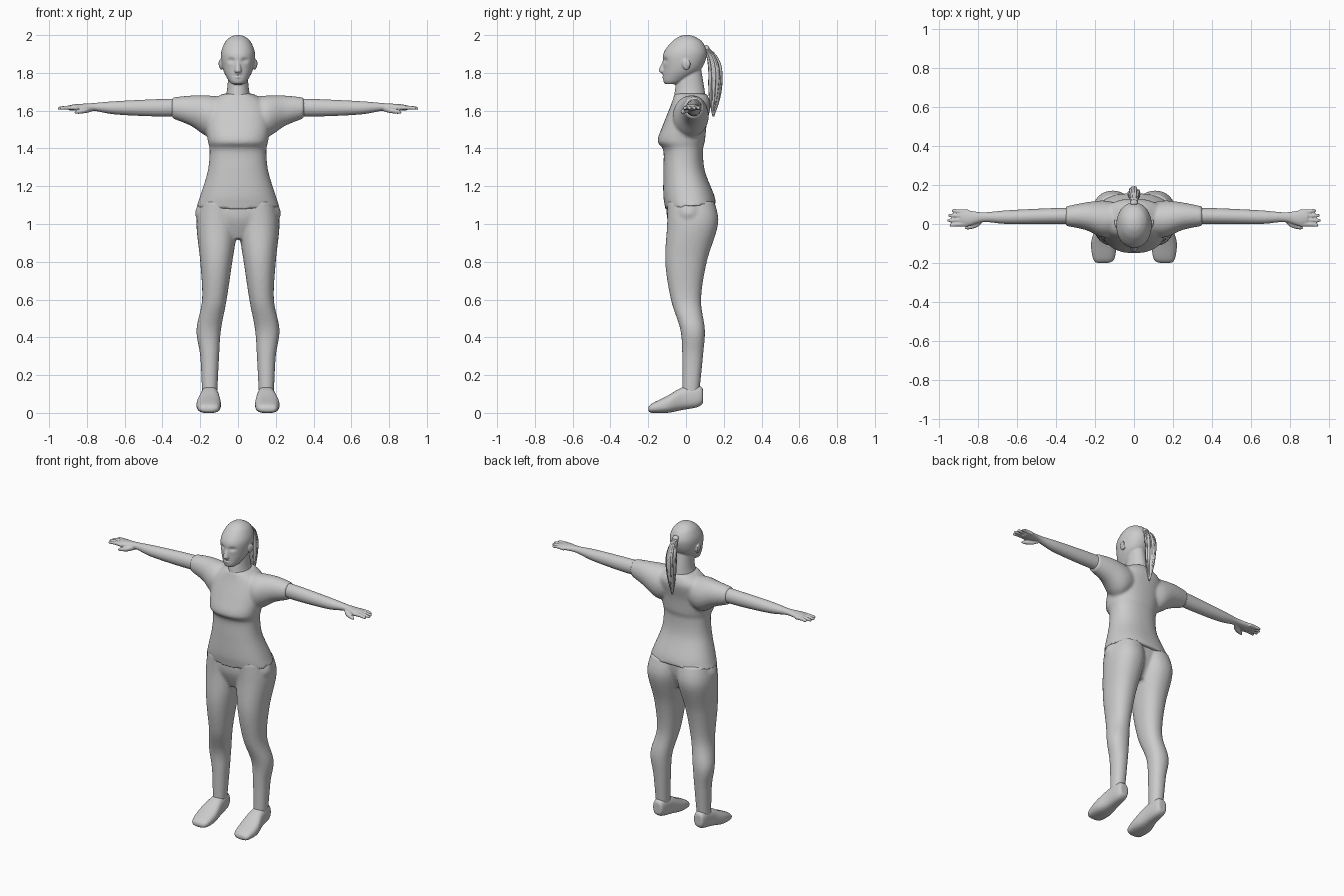
import bpy, bmesh, math, random
from mathutils import Matrix

random.seed(4)
if "Cube" in bpy.data.objects:
    bpy.data.objects.remove(bpy.data.objects["Cube"])

GREY = (0.6, 0.6, 0.6, 1)
grey = bpy.data.materials.new("plain_grey")
grey.use_nodes = True
grey.diffuse_color = GREY
grey.node_tree.nodes["Principled BSDF"].inputs["Base Color"].default_value = GREY

BOTH = (1, -1)
AXIS_ORDER = {"x": (0, 1, 2), "y": (1, 0, 2), "z": (2, 0, 1)}


def refine(rows, steps):
    """Smooth curve through the section rows."""
    last = len(rows) - 1
    out = []
    for i in range(last):
        near = [rows[min(max(k, 0), last)] for k in range(i - 1, i + 3)]
        for s in range(steps):
            u = s / steps
            out.append([b + u * (c - a + u * (2 * a - 5 * b + 4 * c - d + u * (3 * (b - c) + d - a))) / 2
                        for a, b, c, d in zip(*near)])
    out.append(rows[last])
    return out


def rounded(value, power):
    """Squares off a circle coordinate."""
    return math.copysign(abs(value) ** (2 / power), value)


def loft(bm, axis, rows, sides=(1,), n=32, power=2.0, steps=6):
    """Skin rounded sections (t, low a, high a, low b, high b) along an axis; sides mirrors in x."""
    made = []
    for side in sides:
        rings = []
        for t, a_low, a_high, b_low, b_high in refine(rows, steps):
            ring = []
            for k in range(n):
                angle = math.tau * k / n
                a = (a_low + a_high + (a_high - a_low) * rounded(math.cos(angle), power)) / 2
                b = (b_low + b_high + (b_high - b_low) * rounded(math.sin(angle), power)) / 2
                co = [0, 0, 0]
                for place, value in zip(AXIS_ORDER[axis], (t, a, b)):
                    co[place] = value
                co[0] *= side
                ring.append(bm.verts.new(co))
            rings.append(ring)
            made += ring
        for low, high in zip(rings, rings[1:]):
            for k in range(n):
                j = (k + 1) % n
                bm.faces.new((low[k], low[j], high[j], high[k]))
        bm.faces.new(rings[0])
        bm.faces.new(rings[-1])
    return made


def centred(rows):
    """Expand (height, half width, front, back) to sections centred on x."""
    return [(z, -w, w, front, back) for z, w, front, back in rows]


def disc(t, a, b, radius):
    """A circular section."""
    return (t, a - radius, a + radius, b - radius, b + radius)


def ball(bm, centre, radii, tilt=0.0):
    place = Matrix.Translation(centre) @ Matrix.Rotation(tilt, 4, "X") @ Matrix.Diagonal((*radii, 1))
    bmesh.ops.create_uvsphere(bm, u_segments=20, v_segments=12, radius=1, matrix=place)


def finish(bm, name, voxel=None):
    """Make one object, fused into a single soft skin if a voxel size is given."""
    bmesh.ops.recalc_face_normals(bm, faces=bm.faces)
    for face in bm.faces:
        face.smooth = True
    mesh = bpy.data.meshes.new(name)
    bm.to_mesh(mesh)
    bm.free()
    mesh.materials.append(grey)
    obj = bpy.data.objects.new(name, mesh)
    bpy.context.collection.objects.link(obj)
    if voxel:
        fuse = obj.modifiers.new("fuse", "REMESH")
        fuse.mode = "VOXEL"
        fuse.voxel_size = voxel
        fuse.use_smooth_shade = True
        soften = obj.modifiers.new("soften", "SMOOTH")
        soften.factor = 0.5
        soften.iterations = 4


# Shirt: torso with a hem that rises to the back, and short sleeves
bm = bmesh.new()
torso = loft(bm, "z", centred([
    (1.09, .22, -.11, .16), (1.15, .2, -.12, .15), (1.28, .16, -.12, .1), (1.39, .15, -.12, .09),
    (1.44, .16, -.15, .1), (1.53, .17, -.12, .11), (1.63, .16, -.08, .13), (1.69, .08, -.06, .11)]),
    n=48, power=2.3)
for vert in torso:
    if vert.co.z < 1.1:
        vert.co.z += vert.co.y / 10
loft(bm, "x", [
    (.06, -.04, .1, 1.5, 1.67), (.15, -.07, .12, 1.46, 1.68),
    (.25, -.03, .11, 1.52, 1.68), (.35, -.01, .09, 1.56, 1.67)], BOTH)
finish(bm, "shirt", .009)

# Trousers: pelvis and legs
bm = bmesh.new()
loft(bm, "z", centred([(.92, .06, -.06, .08), (1.03, .22, -.1, .13), (1.13, .2, -.1, .14)]), n=48)
loft(bm, "z", [
    (.1, .11, .19, -.02, .07), (.3, .1, .2, -.02, .09), (.44, .09, .22, -.03, .1),
    (.6, .06, .19, -.08, .08), (.8, .03, .2, -.11, .11), (1, 0, .22, -.1, .17), (1.12, 0, .2, -.1, .15)],
    BOTH, power=2.2)
finish(bm, "trousers", .009)

# Head, face and neck
bm = bmesh.new()
skull = loft(bm, "z", centred([
    (1.74, .03, -.11, -.05), (1.76, .05, -.12, 0), (1.82, .08, -.12, .08), (1.9, .09, -.12, .11),
    (1.96, .07, -.08, .09), (1.99, .04, -.04, .05), (2, .01, -.01, .02)]), n=80, power=2.1, steps=10)
# Eye sockets, lips and the line between them: x, z, width, height, push back
features = [(.036, 1.866, .016, .01, .014), (0, 1.793, .016, .005, -.008),
            (0, 1.778, .014, .005, -.008), (0, 1.786, .02, .002, .006)]
for vert in skull:
    if vert.co.y < -.02:
        x, z = abs(vert.co.x), vert.co.z
        for fx, fz, width, height, push in features:
            vert.co.y += push * math.exp(-((x - fx) / width) ** 2 - ((z - fz) / height) ** 2)
# Nose and neck
loft(bm, "z", centred([(1.8, .01, -.12, -.09), (1.81, .02, -.145, -.09), (1.87, .01, -.12, -.09)]), n=20)
loft(bm, "z", centred([(1.62, .09, -.07, .11), (1.7, .06, -.06, .1), (1.82, .05, -.04, .08)]))
for side in BOTH:
    # Eyes, ears and ear rims
    ball(bm, (side * .034, -.093, 1.865), (.014, .014, .009))
    ball(bm, (side * .09, 0, 1.845), (.01, .02, .03), .2)
    ball(bm, (side * .098, .01, 1.85), (.005, .014, .02), .2)
finish(bm, "head", .0045)

for side, label in zip(BOTH, ("left", "right")):
    # Bare arm and palm
    bm = bmesh.new()
    loft(bm, "x", [
        (.28, 0, .085, 1.57, 1.665), (.45, 0, .08, 1.57, 1.66), (.65, 0, .07, 1.58, 1.65),
        (.77, .01, .06, 1.6, 1.64), (.85, -.01, .07, 1.6, 1.635), (.89, 0, .07, 1.6, 1.63)], (side,))
    # Four fingers, spread a little, the middle ones longest
    for i in range(4):
        y = .064 - .022 * i
        tip = .955 - .007 * (i - 1.8) ** 2
        spread = (y - .03) / 8
        loft(bm, "x", [disc(.85, y, 1.615, .012), disc(.9, y, 1.616, .011),
                       disc(tip - .01, y + spread, 1.613, .009), disc(tip, y + spread, 1.612, .005)],
             (side,), n=14)
    # Thumb
    loft(bm, "x", [disc(.77, .03, 1.61, .014), disc(.8, 0, 1.603, .015),
                   disc(.84, -.015, 1.595, .012), disc(.865, -.02, 1.59, .006)], (side,), n=14)
    finish(bm, label + "_arm", .0045)

    # Shoe with a raised heel
    bm = bmesh.new()
    loft(bm, "y", [
        (-.2, .13, .19, .01, .03), (-.18, .1, .21, 0, .05), (-.1, .09, .22, 0, .09),
        (-.02, .1, .2, .015, .135), (.06, .11, .19, .03, .145), (.09, .12, .18, .05, .13)],
        (side,), power=2.6)
    finish(bm, label + "_shoe", .007)

# Ponytail: a core wrapped in tapering strands, with a tie at the root
bm = bmesh.new()
tail = [(1.94, .01, .09, .11), (1.88, .02, .115, .16), (1.8, .026, .125, .185),
        (1.68, .02, .125, .18), (1.57, .003, .14, .15)]
loft(bm, "z", centred(tail), n=20)
STRANDS = 18
for i in range(STRANDS):
    start = math.tau * i / STRANDS
    twist, cut = random.uniform(-.6, .6), random.uniform(0, .06)
    rows = []
    for k, (z, w, front, back) in enumerate(tail):
        part = k / len(tail)
        angle = start + twist * part
        y = (front + back) / 2 + (back - front) / 2 * math.sin(angle)
        rows.append(disc(z + cut * part, w * math.cos(angle), y, .001 + w / 4))
    loft(bm, "z", rows, n=8)
ball(bm, (0, .11, 1.93), (.02, .014, .018), .5)
finish(bm, "ponytail")
